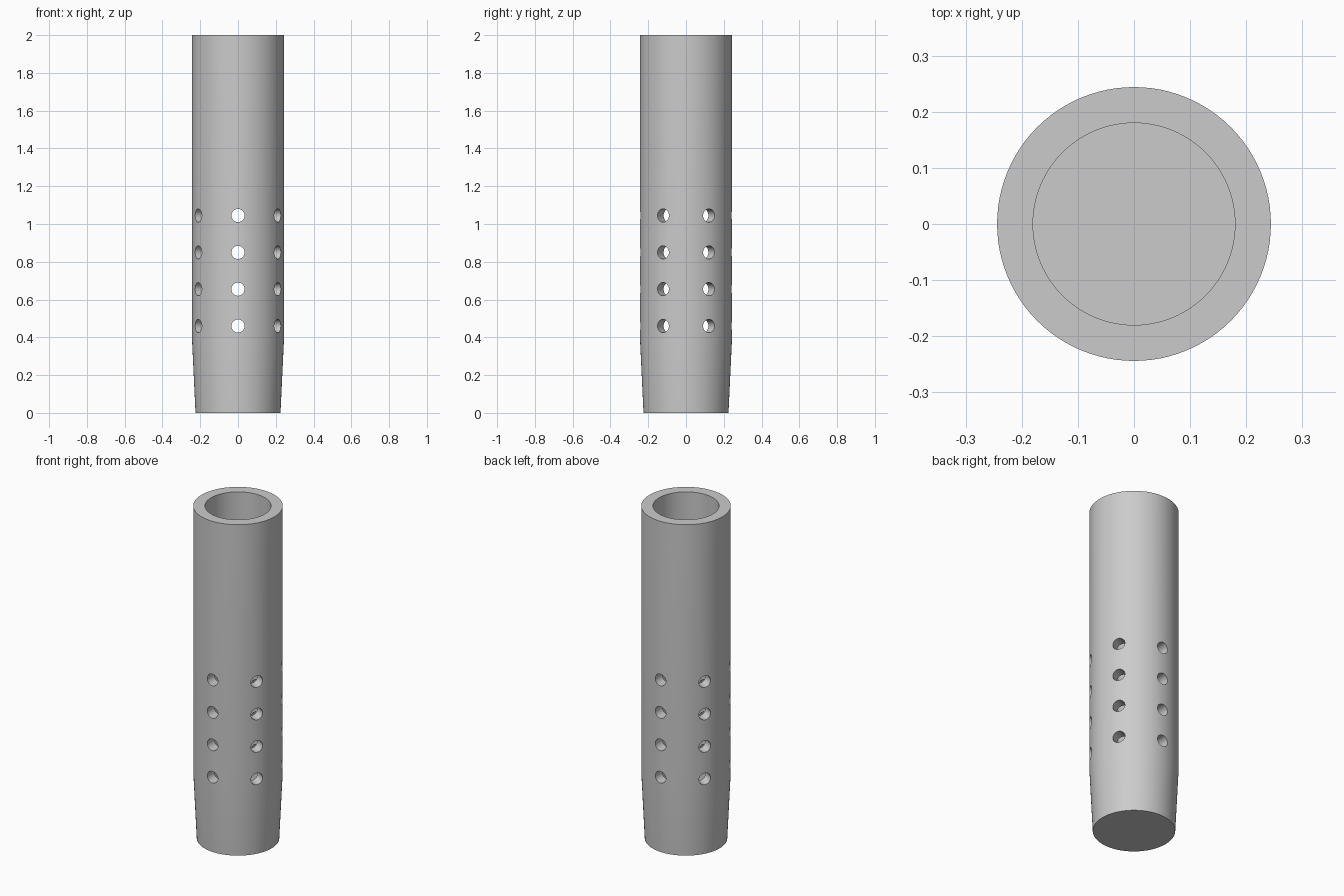
import bpy, bmesh, math
from mathutils import Matrix, Vector

default = bpy.data.objects.get("Cube")
if default:
    bpy.data.objects.remove(default)

# Plain grey material
grey = bpy.data.materials.new("plain_grey")
grey.use_nodes = True
colour = (0.6, 0.6, 0.6, 1)
grey.diffuse_color = colour
grey.node_tree.nodes["Principled BSDF"].inputs["Base Color"].default_value = colour

OUTER, INNER, FOOT, FLOOR = 0.244, 0.18, 0.225, 0.064
HOLE = 0.035
SIDES = 96


def make_object(name, bm):
    bmesh.ops.recalc_face_normals(bm, faces=bm.faces)
    mesh = bpy.data.meshes.new(name)
    bm.to_mesh(mesh)
    bm.free()
    obj = bpy.data.objects.new(name, mesh)
    bpy.context.collection.objects.link(obj)
    return obj


# Hollow tube with a tapered, closed foot, revolved from its profile
profile = [(FOOT, 0), (OUTER, 0.4), (OUTER, 2), (INNER, 2), (INNER, FLOOR)]
bm = bmesh.new()
rings = []
for r, z in profile:
    rings.append([bm.verts.new((r * math.cos(a), r * math.sin(a), z))
                  for a in (math.tau * i / SIDES for i in range(SIDES))])
for low, high in zip(rings, rings[1:]):
    for i in range(SIDES):
        j = (i + 1) % SIDES
        bm.faces.new((low[i], low[j], high[j], high[i]))
bm.faces.new(rings[0])
bm.faces.new(rings[-1])
tube = make_object("perforated_tube", bm)
tube.data.materials.append(grey)

# Radial hole cutters: four rows of six
bm = bmesh.new()
for row in range(4):
    for k in range(6):
        direction = Vector((0, 1, 0))
        direction.rotate(Matrix.Rotation(k * math.tau / 6, 3, "Z"))
        centre = direction * 0.21 + Vector((0, 0, 0.46 + row * 0.195))
        turn = direction.to_track_quat("Z", "Y").to_matrix().to_4x4()
        bmesh.ops.create_cone(bm, cap_ends=True, segments=32, radius1=HOLE,
                              radius2=HOLE, depth=0.15,
                              matrix=Matrix.Translation(centre) @ turn)
cutter = make_object("hole_cutters", bm)
cutter.hide_render = True

# Drill the holes, then discard the cutters
drill = tube.modifiers.new("holes", "BOOLEAN")
drill.operation = "DIFFERENCE"
drill.solver = "EXACT"
drill.object = cutter
bpy.ops.object.select_all(action="DESELECT")
bpy.context.view_layer.objects.active = tube
tube.select_set(True)
bpy.ops.object.modifier_apply(modifier=drill.name)
bpy.data.objects.remove(cutter)
bpy.ops.object.shade_smooth_by_angle(angle=math.radians(30))
